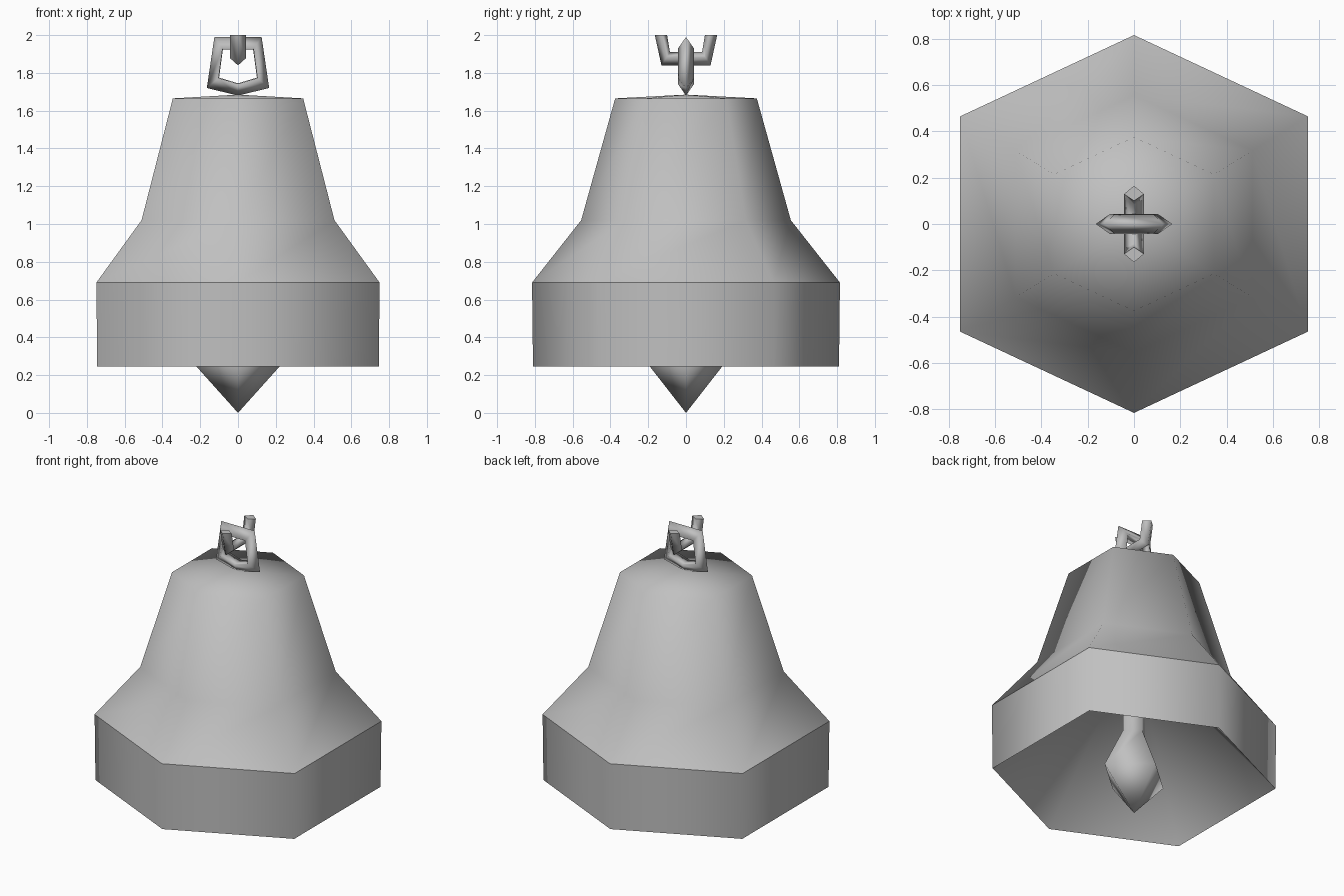
import bpy, bmesh
from mathutils import Vector

cube = bpy.data.objects.get("Cube")
if cube:
    bpy.data.objects.remove(cube)

# Single cast metal colour
metal = bpy.data.materials.new("grey_metal")
metal.use_nodes = True
GREY = (0.53, 0.53, 0.53, 1)
metal.diffuse_color = GREY
metal.node_tree.nodes["Principled BSDF"].inputs["Base Color"].default_value = GREY


def loft(name, rings, closed=False, sharp=()):
    """Skin a list of point rings; a ring of one point is a pole."""
    bm = bmesh.new()
    loops = [[bm.verts.new(p) for p in ring] for ring in rings]
    pairs = list(zip(loops, loops[1:]))
    if closed:
        pairs.append((loops[-1], loops[0]))
    for a, b in pairs:
        n = max(len(a), len(b))
        for i in range(n):
            j = (i + 1) % n
            if len(a) == 1:
                bm.faces.new((a[0], b[i], b[j]))
            elif len(b) == 1:
                bm.faces.new((a[i], a[j], b[0]))
            else:
                bm.faces.new((a[i], a[j], b[j], b[i]))
    if not closed:
        for end in (loops[0], loops[-1]):
            if len(end) > 2:
                cap = bm.faces.new(end)
                for e in cap.edges:
                    e.smooth = False
    bmesh.ops.recalc_face_normals(bm, faces=bm.faces)
    for f in bm.faces:
        f.smooth = True
    for k in sharp:
        for i, v in enumerate(loops[k]):
            bm.edges.get((v, loops[k][i - 1])).smooth = False
    mesh = bpy.data.meshes.new(name)
    bm.to_mesh(mesh)
    bm.free()
    mesh.materials.append(metal)
    obj = bpy.data.objects.new(name, mesh)
    bpy.context.collection.objects.link(obj)
    return obj


def section(shape, profile):
    """Scale a flat cross-section to every (radius, height) of a profile."""
    return [[(x * r, y * r, z) for x, y in shape] if r else [(0, 0, z)]
            for r, z in profile]


# Bell: six-sided shell with a steep conical hollow underneath
HEX = [(0, 1), (-0.92, 0.57), (-0.92, -0.57), (0, -1), (0.92, -0.57), (0.92, 0.57)]
bell_profile = [(0, 1.16), (0.81, 0.245), (0.815, 0.69), (0.555, 1.02),
                (0.375, 1.665), (0, 1.685)]
loft("bell_body", section(HEX, bell_profile), sharp=(1, 2))

# Clapper: four-sided bob on a thin stem
DIAMOND = [(1, 0), (0, 0.87), (-1, 0), (0, -0.87)]
clapper_profile = [(0, 0), (0.235, 0.262), (0.09, 0.55), (0.09, 1.1)]
loft("clapper", section(DIAMOND, clapper_profile))


def chain_link(name, outer, inner, side, turned, closed):
    """Link with a ridge outside; side sets how far in its widest points lie."""
    rings = []
    for o, i in zip(outer, inner):
        mid = Vector(o).lerp(Vector(i), side)
        pts = [(o[0], 0, o[1]), (mid.x, 0.043, mid.y),
               (i[0], 0, i[1]), (mid.x, -0.043, mid.y)]
        rings.append([(y, x, z) for x, y, z in pts] if turned else pts)
    return loft(name, rings, closed)


# Lower link: closed five-sided ring with a flat inside
chain_link("lower_chain_link",
           [(0, 1.68), (0.165, 1.72), (0.125, 1.99), (-0.125, 1.99), (-0.165, 1.72)],
           [(0, 1.745), (0.1, 1.775), (0.08, 1.925), (-0.08, 1.925), (-0.1, 1.775)],
           0.95, False, True)

# Upper link: crosswise and cut open at the top
chain_link("upper_chain_link",
           [(-0.165, 2), (-0.13, 1.84), (0.13, 1.84), (0.165, 2)],
           [(-0.1, 2), (-0.085, 1.91), (0.085, 1.91), (0.1, 2)],
           0.55, True, False)
